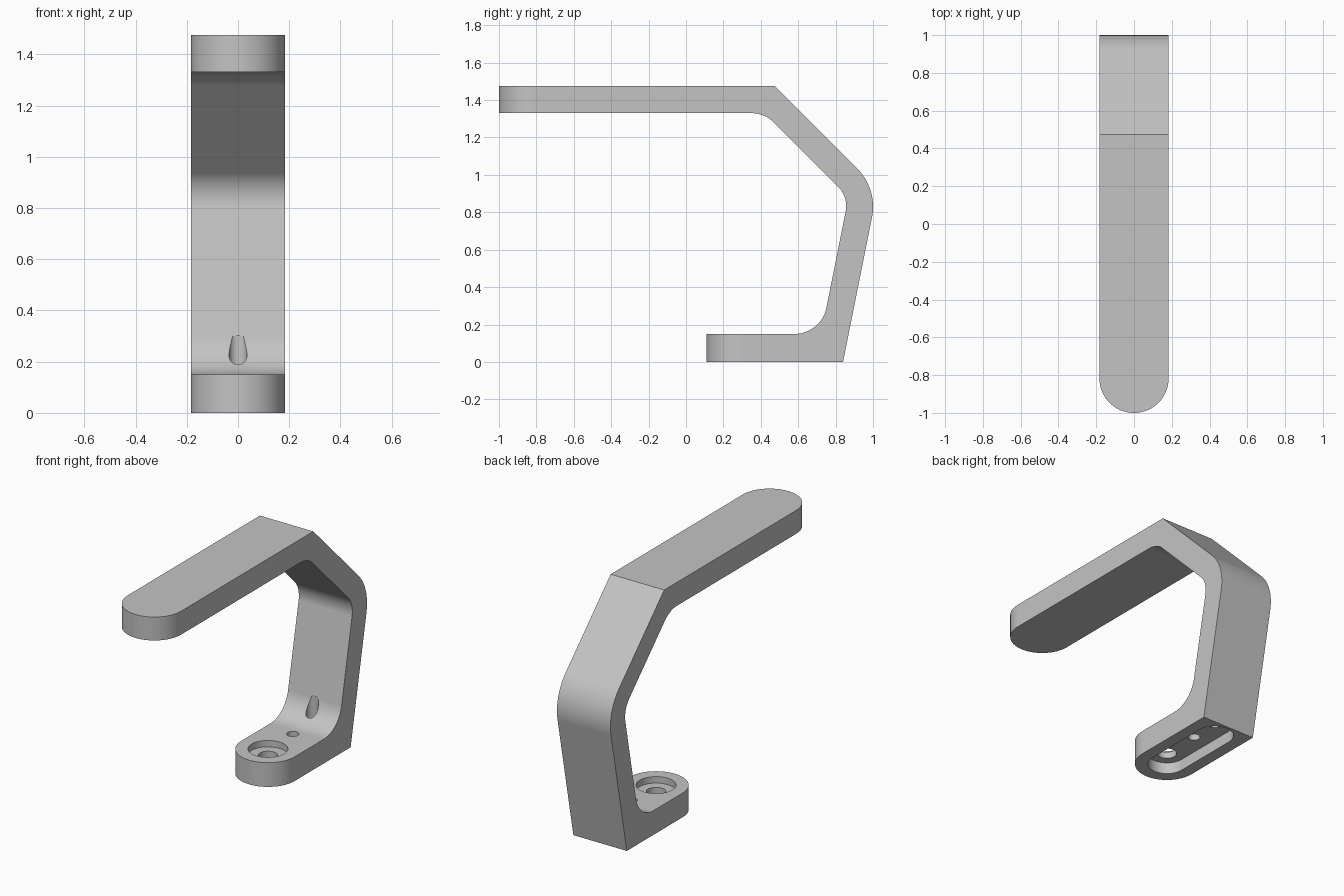
import bpy, bmesh
from math import radians, cos, sin, pi, tan
from mathutils import Vector

if "Cube" in bpy.data.objects:
    bpy.data.objects.remove(bpy.data.objects["Cube"], do_unlink=True)

HALF = 0.183      # half width of the strap
ARM_TIP, FOOT_TIP = -1.0, 0.11
HOLE_Y, PIN_Y, REAR_Y = 0.293, 0.535, 0.725

grey = bpy.data.materials.new("plain_grey")
grey.use_nodes = True
colour = (0.55, 0.55, 0.55, 1)
grey.diffuse_color = colour
grey.node_tree.nodes["Principled BSDF"].inputs["Base Color"].default_value = colour


def fillet(prev, corner, nxt, radius, steps=14):
    """Points of an arc rounding one corner of a profile."""
    p, c, n = Vector(prev), Vector(corner), Vector(nxt)
    a, b = (p - c).normalized(), (n - c).normalized()
    half = a.angle(b) / 2
    reach = radius / tan(half)
    centre = c + (a + b).normalized() * (radius / sin(half))
    start, end = c + a * reach - centre, c + b * reach - centre
    sweep = start.angle(end)
    arc = []
    for i in range(steps + 1):
        t = sweep * i / steps
        arc.append(centre + (start * sin(sweep - t) + end * sin(t)) / sin(sweep))
    return arc


def rounded_outline(corners):
    pts = []
    for i, (y, z, r) in enumerate(corners):
        if r:
            pts += fillet(corners[i - 1][:2], (y, z), corners[(i + 1) % len(corners)][:2], r)
        else:
            pts.append(Vector((y, z)))
    return pts


def prism(name, points, depth):
    """Extrude a closed outline of 3D points along a vector."""
    bm = bmesh.new()
    count = len(points)
    near = [bm.verts.new(p) for p in points]
    far = [bm.verts.new(Vector(p) + Vector(depth)) for p in points]
    bm.faces.new(near)
    bm.faces.new(far)
    for i in range(count):
        j = (i + 1) % count
        bm.faces.new((near[i], near[j], far[j], far[i]))
    bmesh.ops.recalc_face_normals(bm, faces=bm.faces)
    mesh = bpy.data.meshes.new(name)
    bm.to_mesh(mesh)
    bm.free()
    obj = bpy.data.objects.new(name, mesh)
    bpy.context.collection.objects.link(obj)
    mesh.materials.append(grey)
    return obj


def slot(name, y1, y2, radius, z1, z2, steps=24):
    """Upright cutter: a round hole, or a long slot when y1 and y2 differ."""
    pts = []
    for y, first in ((y2, 0), (y1, pi)):
        for i in range(steps + (y1 != y2)):
            t = first + pi * i / steps
            pts.append((radius * cos(t), y + radius * sin(t), z1))
    return prism(name, pts, (0, 0, z2 - z1))


# Bent strap: side profile (y, z, corner radius) extruded across the width
corners = [
    (ARM_TIP, 1.475, 0), (0.475, 1.475, 0), (1.025, 0.925, 0.29), (0.84, 0, 0),
    (FOOT_TIP, 0, 0), (FOOT_TIP, 0.15, 0), (0.723, 0.15, 0.174),
    (0.869, 0.881, 0.145), (0.42, 1.33, 0.17), (ARM_TIP, 1.33, 0),
]
hook = prism("hook_bracket", [(-HALF, p.x, p.y) for p in rounded_outline(corners)],
             (2 * HALF, 0, 0))

# Rounded tips of the arm and the foot
bm = bmesh.new()
bm.from_mesh(hook.data)
tips = [e for e in bm.edges
        if abs(e.verts[0].co.x - e.verts[1].co.x) < 1e-4
        and any(all(abs(v.co.y - tip) < 1e-4 for v in e.verts) for tip in (ARM_TIP, FOOT_TIP))]
bmesh.ops.bevel(bm, geom=tips, offset=HALF - 0.0005, segments=16, profile=0.5,
                affect="EDGES", clamp_overlap=False)
bmesh.ops.remove_doubles(bm, verts=bm.verts, dist=0.002)
bmesh.ops.recalc_face_normals(bm, faces=bm.faces)
bm.to_mesh(hook.data)
bm.free()

# Foot cut-outs: underside slot, screw counterbore and bore, two pin holes
cutters = [
    slot("underside_slot", HOLE_Y, 0.716, 0.109, -0.05, 0.07),
    slot("counterbore", HOLE_Y, HOLE_Y, 0.112, 0.11, 0.25),
    slot("screw_bore", HOLE_Y, HOLE_Y, 0.055, 0.03, 0.2),
    slot("front_pin_hole", PIN_Y, PIN_Y, 0.034, 0.03, 0.2),
    slot("rear_pin_hole", REAR_Y, REAR_Y, 0.035, 0.03, 0.3),
]
bpy.context.view_layer.objects.active = hook
for cutter in cutters:
    cut = hook.modifiers.new(cutter.name, "BOOLEAN")
    cut.operation, cut.solver, cut.object = "DIFFERENCE", "EXACT", cutter
    bpy.ops.object.modifier_apply(modifier=cut.name)
    bpy.data.objects.remove(cutter, do_unlink=True)

# Smooth arcs with crisp edges and flat faces kept flat
bpy.ops.object.select_all(action="DESELECT")
hook.select_set(True)
bpy.ops.object.shade_smooth_by_angle(angle=radians(30))
weighted = hook.modifiers.new("even_shading", "WEIGHTED_NORMAL")
weighted.keep_sharp = True
